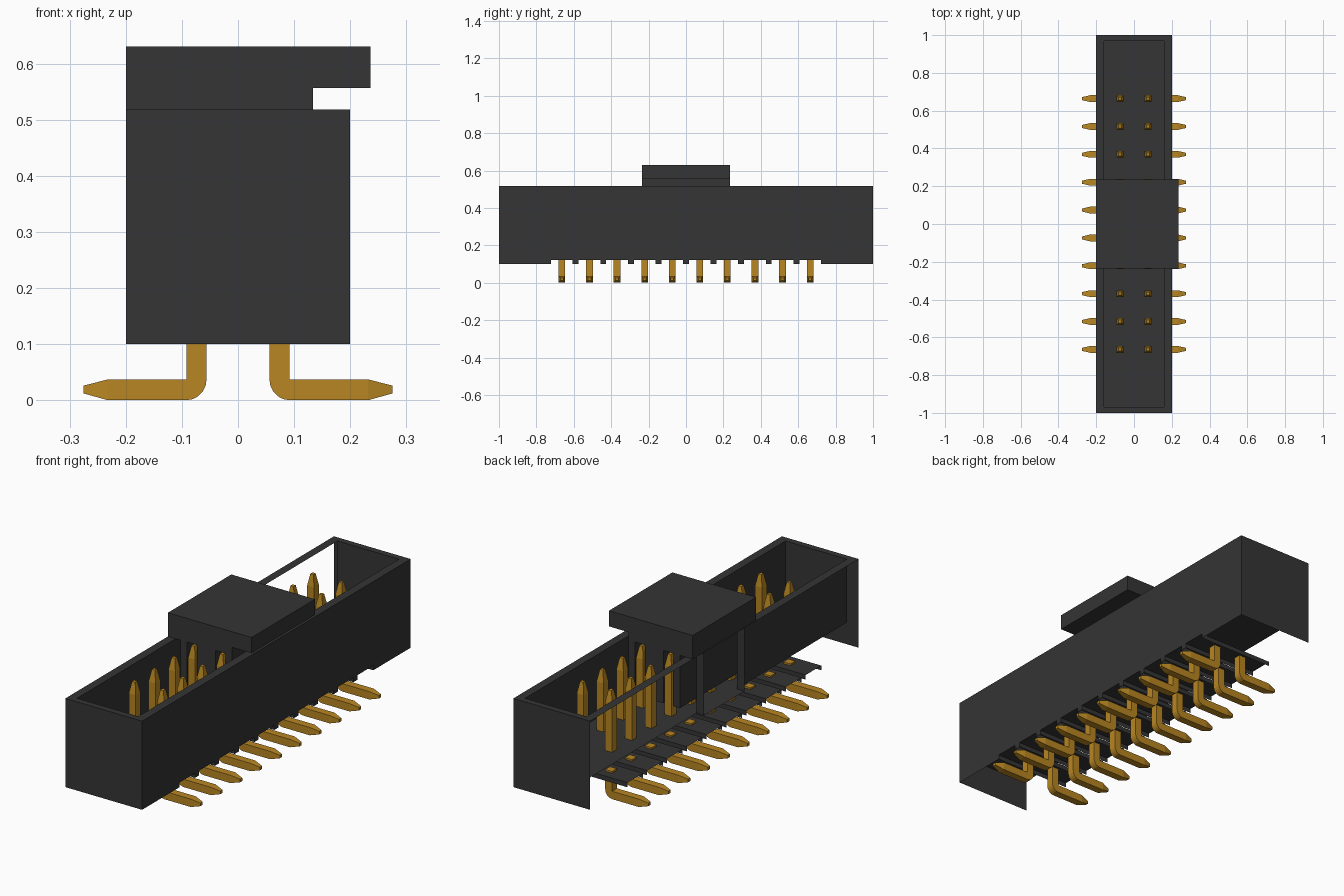
import bpy, bmesh, math
from mathutils import Vector

cube = bpy.data.objects.get("Cube")
if cube:
    bpy.data.objects.remove(cube, do_unlink=True)


def material(name, color):
    m = bpy.data.materials.new(name)
    m.use_nodes = True
    m.diffuse_color = color
    m.node_tree.nodes["Principled BSDF"].inputs["Base Color"].default_value = color
    return m


black = material("black plastic", (0.035, 0.035, 0.035, 1))
gold = material("gold contact", (0.48, 0.24, 0.016, 1))


def finish(bm, name, mat):
    bmesh.ops.remove_doubles(bm, verts=bm.verts, dist=1e-5)
    mesh = bpy.data.meshes.new(name)
    bm.to_mesh(mesh)
    bm.free()
    mesh.materials.append(mat)
    obj = bpy.data.objects.new(name, mesh)
    bpy.context.collection.objects.link(obj)
    return obj


def panel(bm, lo, hi, facing):
    """Rectangle between two corners lying in one axis plane, facing + or -."""
    axis = min(range(3), key=lambda i: abs(hi[i] - lo[i]))
    u, v = (axis + 1) % 3, (axis + 2) % 3
    pts = []
    for a, b in ((0, 0), (1, 0), (1, 1), (0, 1)):
        p = list(lo)
        p[u], p[v] = (lo[u], hi[u])[a], (lo[v], hi[v])[b]
        pts.append(bm.verts.new(p))
    bm.faces.new(pts if facing > 0 else pts[::-1])


def box(bm, lo, hi):
    size = [h - l for l, h in zip(lo, hi)]
    mid = [(h + l) / 2 for l, h in zip(lo, hi)]
    made = bmesh.ops.create_cube(bm, size=1)["verts"]
    bmesh.ops.scale(bm, vec=size, verts=made)
    bmesh.ops.translate(bm, vec=mid, verts=made)


def loft(bm, rings):
    """Skin square rings and close both ends."""
    loops = [[bm.verts.new(p) for p in r] for r in rings]
    for a, b in zip(loops, loops[1:]):
        for i in range(4):
            j = (i + 1) % 4
            bm.faces.new((a[i], a[j], b[j], b[i]))
    bm.faces.new(loops[0][::-1])
    bm.faces.new(loops[-1])


# Shared dimensions
W, IW = 0.2, 0.16            # outer and inner half width
L, IL = 1.0, 0.97            # outer and inner half length
BASE, ROOF, FLOOR, TOP = 0.10, 0.122, 0.22, 0.518
KEY = 0.15                   # half width of the keying slot
PITCH, PIN_X, HALF = 0.1475, 0.074, 0.018
rows = [(i - 4.5) * PITCH for i in range(10)]

# Shroud: thin shell panels, open on the keyed side and underneath
bm = bmesh.new()
panel(bm, (W, -L, ROOF), (W, L, TOP), 1)
panel(bm, (IW, -IL, FLOOR), (IW, IL, TOP), -1)
panel(bm, (-IW, -IL, FLOOR), (-IW, -KEY, TOP), 1)
panel(bm, (-IW, -IL, FLOOR), (IW, IL, FLOOR), 1)
panel(bm, (IW, -IL, TOP), (W, IL, TOP), 1)
for s in (-1, 1):
    panel(bm, (-W, s * L, BASE), (W, s * L, TOP), s)
    panel(bm, (-IW, s * IL, FLOOR), (IW, s * IL, TOP), -s)
    y0, y1 = sorted((s * IL, s * L))
    panel(bm, (-W, y0, TOP), (W, y1, TOP), 1)
    y0, y1 = sorted((s * KEY, s * IL))
    panel(bm, (-W, y0, TOP), (-IW, y1, TOP), 1)
    panel(bm, (-W, s * KEY, FLOOR), (-IW, s * KEY, TOP), -s)
panel(bm, (-W, -KEY, FLOOR), (-IW, KEY, FLOOR), 1)
finish(bm, "shroud", black)

# Underside channels, one for each pin row, with ribs between
bm = bmesh.new()
edge = -L
for y in rows:
    a, b = y - 0.058, y + 0.058
    panel(bm, (W, edge, BASE), (W, a, ROOF), 1)
    panel(bm, (-W, a, ROOF), (W, b, ROOF), -1)
    panel(bm, (-W, a, BASE), (W, a, ROOF), 1)
    panel(bm, (-W, b, BASE), (W, b, ROOF), -1)
    edge = b
panel(bm, (W, edge, BASE), (W, L, ROOF), 1)
finish(bm, "underside_channels", black)

# Pick-up cap: plate with a lip, on a plug slotted around the outer pins
CAP, PLUG, LOW = 0.236, 0.134, 0.27
bm = bmesh.new()
panel(bm, (-W, -CAP, 0.63), (CAP, CAP, 0.63), 1)
panel(bm, (CAP, -CAP, 0.556), (CAP, CAP, 0.63), 1)
panel(bm, (PLUG, -CAP, 0.556), (CAP, CAP, 0.556), -1)
panel(bm, (PLUG, -CAP, TOP), (PLUG, CAP, 0.556), 1)
panel(bm, (-W, -CAP, TOP), (PLUG, CAP, TOP), -1)
panel(bm, (-W, -CAP, TOP), (-W, CAP, 0.63), -1)
for s in (-1, 1):
    panel(bm, (-W, s * CAP, TOP), (PLUG, s * CAP, 0.556), s)
    panel(bm, (-W, s * CAP, 0.556), (CAP, s * CAP, 0.63), s)
finish(bm, "cap_plate", black)

bm = bmesh.new()
box(bm, (-PLUG, -0.18, LOW), (PLUG, 0.18, TOP))
slot_in, slot_out = PIN_X - 0.026, PIN_X + 0.026
for s in (-1, 1):
    y0, y1 = sorted((s * 0.18, s * CAP))
    for x0, x1 in ((-PLUG, -slot_out), (-slot_in, slot_in), (slot_out, PLUG)):
        box(bm, (x0, y0, LOW), (x1, y1, TOP))
finish(bm, "cap_plug", black)

# Contact posts inside the shroud
corners = ((-1, -1), (1, -1), (1, 1), (-1, 1))
bm = bmesh.new()
for y in rows:
    for x in (-PIN_X, PIN_X):
        loft(bm, [[(x + a * h, y + b * h, z) for a, b in corners]
                  for z, h in ((FLOOR, HALF), (0.45, HALF), (0.505, 0.008))])
finish(bm, "contact_posts", gold)

# Solder legs: (inner point, outer point, half width) sections around the bend
inner = (PIN_X + HALF, 0.037)
sections = [((inner[0], 0.13), (PIN_X - HALF, 0.13), HALF)]
for k in range(6):
    t = math.pi / 2 * k / 5
    sections.append((inner, (inner[0] - 0.036 * math.cos(t),
                             0.037 - 0.037 * math.sin(t)), HALF))
sections.append(((0.232, 0.037), (0.232, 0), HALF))
sections.append(((0.275, 0.026), (0.275, 0.012), 0.008))
bm = bmesh.new()
for y in rows:
    for s in (-1, 1):
        loft(bm, [[(s * p[0], y - h, p[1]), (s * p[0], y + h, p[1]),
                   (s * q[0], y + h, q[1]), (s * q[0], y - h, q[1])]
                  for p, q, h in sections])
bmesh.ops.remove_doubles(bm, verts=bm.verts, dist=1e-5)
bmesh.ops.dissolve_degenerate(bm, edges=bm.edges, dist=1e-5)
bmesh.ops.recalc_face_normals(bm, faces=bm.faces)
finish(bm, "solder_legs", gold)
